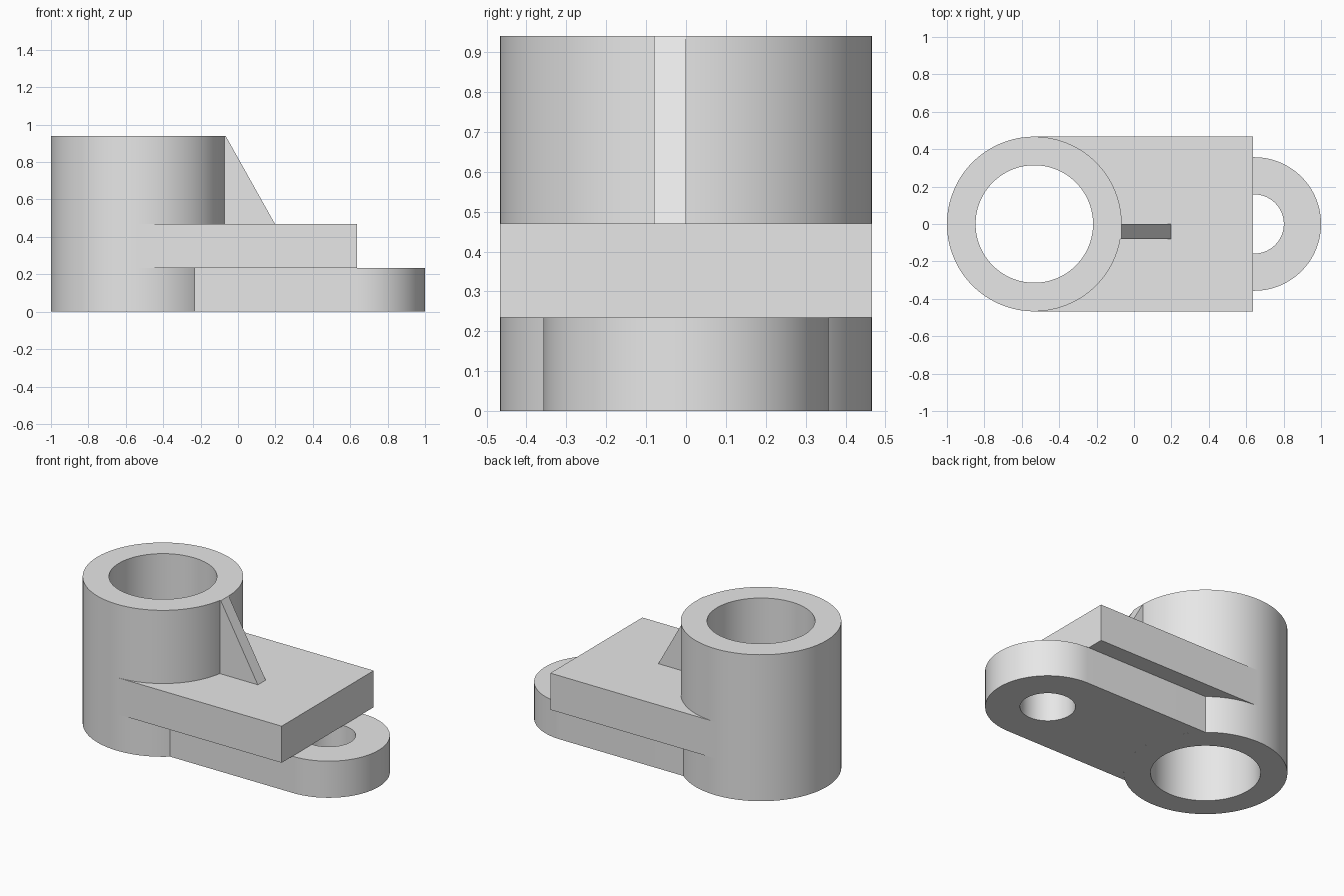
import bpy, bmesh
from math import sin, cos, asin, pi, radians
from mathutils import Vector

cube = bpy.data.objects.get("Cube")
if cube:
    bpy.data.objects.remove(cube, do_unlink=True)

# Main dimensions
BARREL_X, BARREL_R, BORE_R, BARREL_H = -0.533, 0.467, 0.314, 0.94
EYE_X, EYE_R, EYE_HOLE_R = 0.643, 0.357, 0.158
ARM_TOP, PLATE_TOP, PLATE_END = 0.235, 0.47, 0.637

grey = bpy.data.materials.new("plain grey")
grey.use_nodes = True
grey.diffuse_color = (0.8, 0.8, 0.8, 1)
grey.node_tree.nodes["Principled BSDF"].inputs["Base Color"].default_value = grey.diffuse_color


def arc(cx, r, start, end, steps=64):
    """Points along an arc centred on the x axis."""
    angles = [start + (end - start) * i / steps for i in range(steps + 1)]
    return [(cx + r * cos(a), r * sin(a)) for a in angles]


def circle(cx, r):
    return arc(cx, r, 0, 2 * pi, 128)[:-1]


def extrude_profile(name, loops, depth, location, rotation=(0, 0, 0)):
    """Fill closed outlines (inner loops become holes) and extrude about the centre."""
    curve = bpy.data.curves.new(name, "CURVE")
    curve.dimensions = "2D"
    curve.fill_mode = "BOTH"
    curve.extrude = depth / 2
    for loop in loops:
        spline = curve.splines.new("POLY")
        spline.points.add(len(loop) - 1)
        for point, (x, y) in zip(spline.points, loop):
            point.co = (x, y, 0, 1)
        spline.use_cyclic_u = True
    obj = bpy.data.objects.new(name, curve)
    obj.location = location
    obj.rotation_euler = rotation
    bpy.context.collection.objects.link(obj)
    bpy.ops.object.select_all(action="DESELECT")
    obj.select_set(True)
    bpy.context.view_layer.objects.active = obj
    bpy.ops.object.convert(target="MESH")
    obj = bpy.context.view_layer.objects.active
    # Weld caps to walls and tidy the normals
    bm = bmesh.new()
    bm.from_mesh(obj.data)
    bmesh.ops.remove_doubles(bm, verts=bm.verts, dist=0.0001)
    bmesh.ops.recalc_face_normals(bm, faces=bm.faces)
    bm.to_mesh(obj.data)
    bm.free()
    obj.data.materials.clear()
    obj.data.materials.append(grey)
    bpy.ops.object.shade_smooth_by_angle(angle=radians(30))
    return obj


# Tall hollow barrel
extrude_profile("barrel", [circle(BARREL_X, BARREL_R), circle(BARREL_X, BORE_R)],
                BARREL_H, (0, 0, BARREL_H / 2))

# Wide plate wrapped around the barrel, tangent to its sides
plate = arc(BARREL_X, BARREL_R, pi / 2, -pi / 2)
plate += [(PLATE_END, -BARREL_R), (PLATE_END, BARREL_R)]
extrude_profile("upper_plate", [plate], PLATE_TOP - ARM_TOP,
                (0, 0, (PLATE_TOP + ARM_TOP) / 2))

# Lower arm with a rounded, drilled end
reach = asin(EYE_R / BARREL_R)
arm = arc(BARREL_X, BARREL_R, reach, -reach) + arc(EYE_X, EYE_R, -pi / 2, pi / 2)
extrude_profile("lower_arm", [arm, circle(EYE_X, EYE_HOLE_R)], ARM_TOP,
                (0, 0, ARM_TOP / 2))

# Triangular stiffening rib between barrel and plate
rib = [(-0.08, PLATE_TOP), (0.197, PLATE_TOP), (-0.066, BARREL_H), (-0.08, BARREL_H)]
extrude_profile("stiffening_rib", [rib], 0.08, (0, -0.04, 0), (pi / 2, 0, 0))
